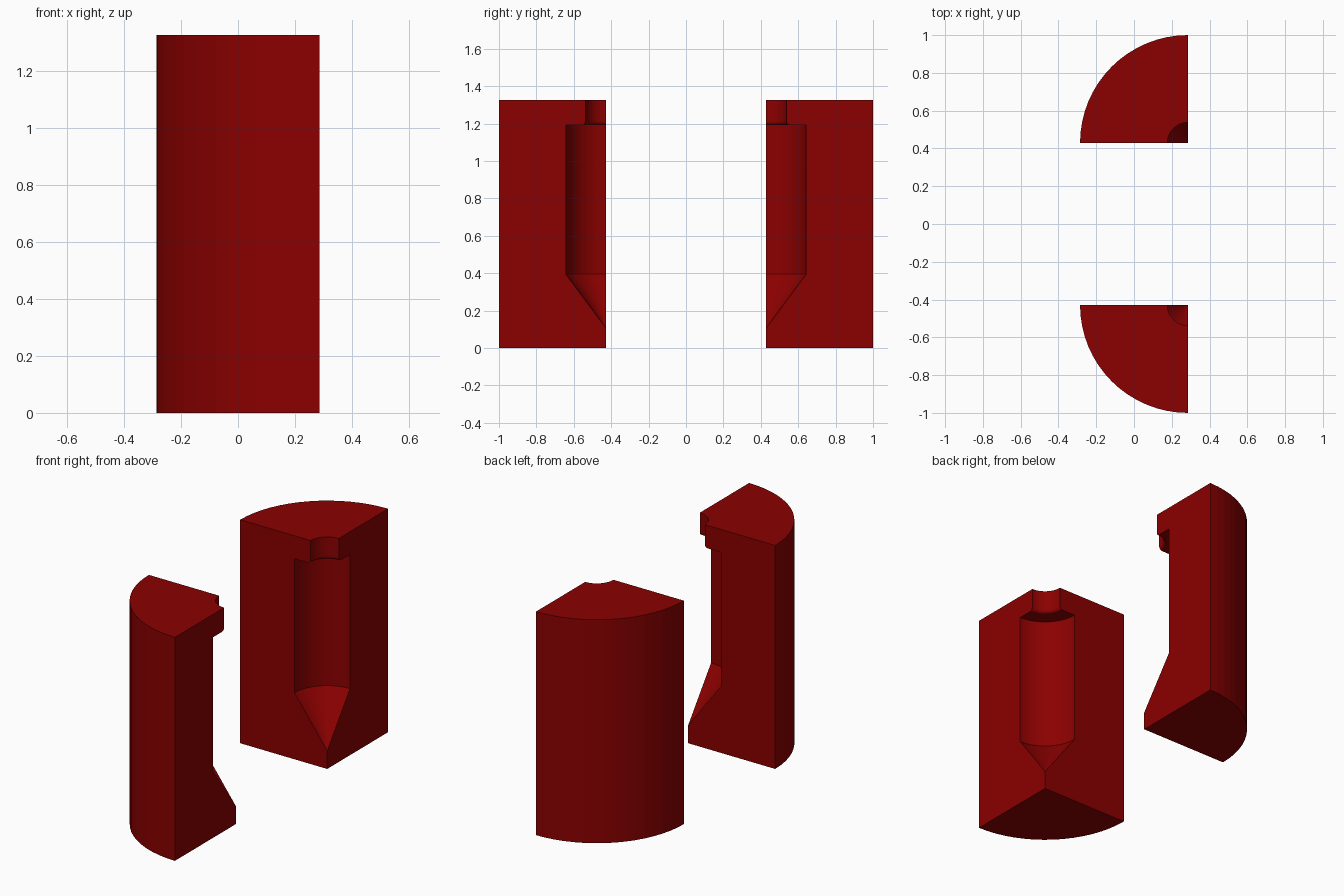
import bpy, bmesh
from math import cos, sin, pi

if "Cube" in bpy.data.objects:
    bpy.data.objects.remove(bpy.data.objects["Cube"])

SEG = 16
R = 0.5714                      # outer radius
AXIS_X, AXIS_Y = R / 2, 1 - R   # centre line of each quarter
TOP, CEIL, FILLET, NECK = 1.327, 1.191, 0.02, 0.109

red = bpy.data.materials.new("dark_red")
red.diffuse_color = (0.258, 0.0, 0.0, 1)
red.use_nodes = True
red.node_tree.nodes["Principled BSDF"].inputs["Base Color"].default_value = red.diffuse_color

# Half section (radius, height): outer wall, neck, rounded lip, cavity, conical bottom
lip = [(NECK + FILLET * (1 - cos(a)), CEIL + FILLET * (1 - sin(a)))
       for a in [pi / 2 * i / 4 for i in range(5)]]
PROFILE = ([(0, 0), (R, 0), (R, TOP), (NECK, TOP)] + lip
           + [(0.2143, CEIL), (0.2143, 0.395), (0, 0.107)])


def quarter_mould(name, side):
    """Sweep the section through 90 degrees and cap both cut faces."""
    bm = bmesh.new()
    columns = []
    for r, z in PROFILE:
        if r == 0:
            columns.append([bm.verts.new((AXIS_X, side * AXIS_Y, z))] * (SEG + 1))
        else:
            angles = [pi / 2 * i / SEG for i in range(SEG + 1)]
            columns.append([bm.verts.new((AXIS_X - r * cos(a),
                                          side * (AXIS_Y + r * sin(a)), z))
                            for a in angles])
    # Swept walls
    for c, d in zip(columns[:-1], columns[1:]):
        for i in range(SEG):
            corners = dict.fromkeys((c[i], c[i + 1], d[i + 1], d[i]))
            bm.faces.new(list(corners))
    # Flat cut faces
    bm.faces.new([c[0] for c in columns])
    bm.faces.new([c[-1] for c in columns])
    bmesh.ops.recalc_face_normals(bm, faces=bm.faces[:])
    mesh = bpy.data.meshes.new(name)
    bm.to_mesh(mesh)
    bm.free()
    mesh.materials.append(red)
    obj = bpy.data.objects.new(name, mesh)
    bpy.context.collection.objects.link(obj)


quarter_mould("front_quarter", -1)
quarter_mould("back_quarter", 1)
